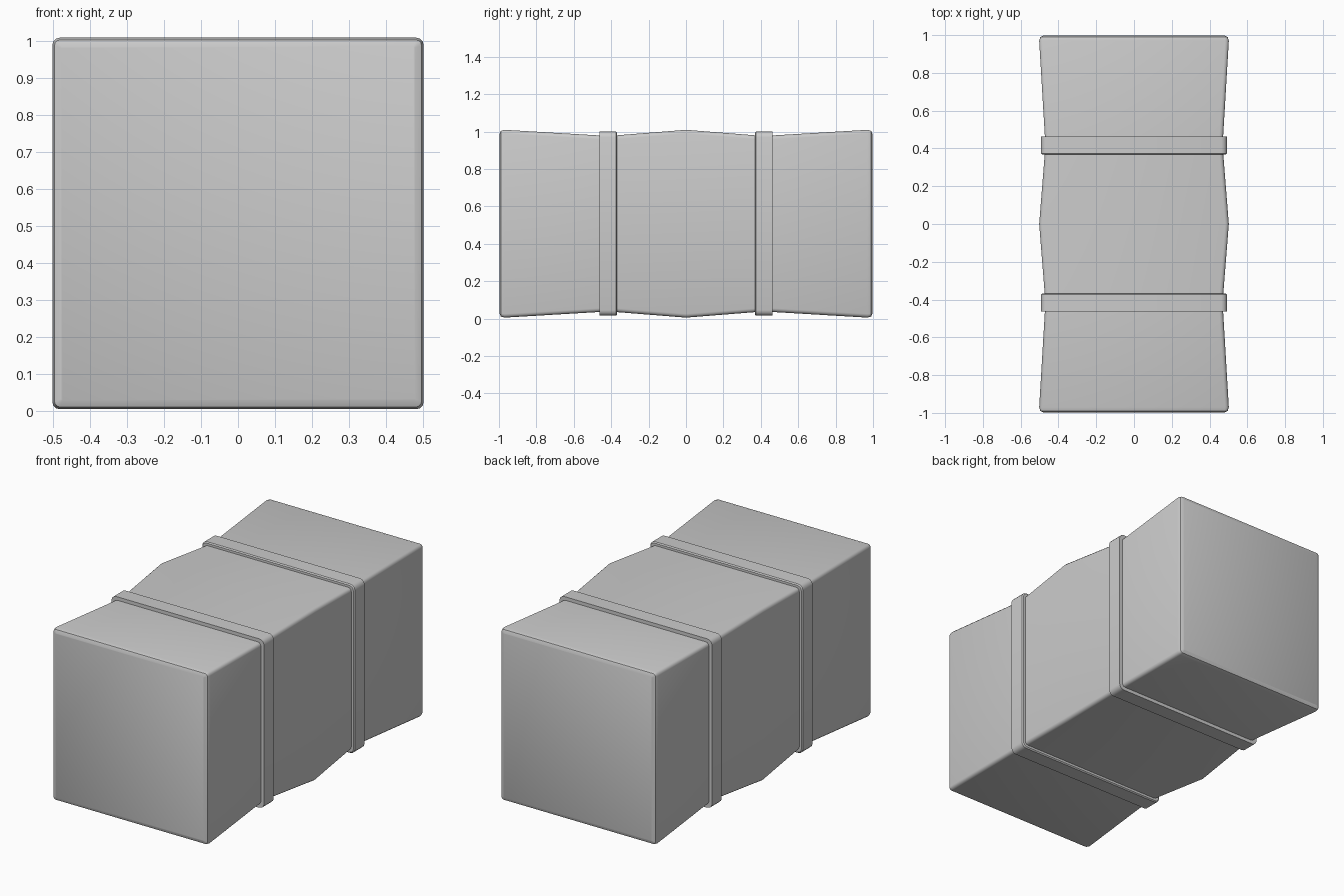
import bpy
import bmesh
import math

cube = bpy.data.objects.get("Cube")
if cube:
    bpy.data.objects.remove(cube, do_unlink=True)

CENTRE_Z = 0.507

grey = bpy.data.materials.new("light grey")
grey.use_nodes = True
colour = (0.6, 0.6, 0.6, 1)
grey.diffuse_color = colour
grey.node_tree.nodes["Principled BSDF"].inputs["Base Color"].default_value = colour


def rounded_square(half, radius, steps=3):
    """Points (x, z) around a square with rounded corners."""
    points = []
    for corner in range(4):
        middle = math.radians(45 + 90 * corner)
        cx = math.copysign(half - radius, math.cos(middle))
        cz = math.copysign(half - radius, math.sin(middle))
        for i in range(steps + 1):
            a = math.radians(90 * corner + 90 * i / steps)
            points.append((cx + radius * math.cos(a), cz + radius * math.sin(a)))
    return points


def loft(name, sections, closed=False):
    """Skin (y, half width, corner radius) sections; cap the ends or close to a ring."""
    bm = bmesh.new()
    rings = [[bm.verts.new((x, y, z + CENTRE_Z)) for x, z in rounded_square(half, radius)]
             for y, half, radius in sections]
    pairs = list(zip(rings, rings[1:]))
    if closed:
        pairs.append((rings[-1], rings[0]))
    else:
        bm.faces.new(rings[0])
        bm.faces.new(rings[-1])
    for a, b in pairs:
        for i in range(len(a)):
            j = (i + 1) % len(a)
            bm.faces.new((a[i], a[j], b[j], b[i]))
    bmesh.ops.recalc_face_normals(bm, faces=bm.faces)
    mesh = bpy.data.meshes.new(name)
    bm.to_mesh(mesh)
    bm.free()
    mesh.materials.append(grey)
    obj = bpy.data.objects.new(name, mesh)
    bpy.context.collection.objects.link(obj)
    bpy.ops.object.select_all(action='DESELECT')
    obj.select_set(True)
    bpy.context.view_layer.objects.active = obj
    bpy.ops.object.shade_smooth_by_angle(angle=math.radians(32))
    return obj


# Block with flared, bevelled ends, two waists and a swollen middle
half_profile = [(0.998, 0.478, 0.004), (0.99, 0.496, 0.015), (0.97, 0.502, 0.02),
                (0.415, 0.469, 0.02)]
body = ([(-y, h, r) for y, h, r in half_profile] + [(0, 0.502, 0.02)]
        + half_profile[::-1])
loft("body", body)

# Raised bands round both waists
for name, side in (("front_band", -1), ("back_band", 1)):
    profile = [(0.368, 0.455, 0.02), (0.368, 0.486, 0.025), (0.374, 0.492, 0.03),
               (0.463, 0.492, 0.03), (0.463, 0.455, 0.02)]
    loft(name, [(side * y, h, r) for y, h, r in profile], closed=True)
